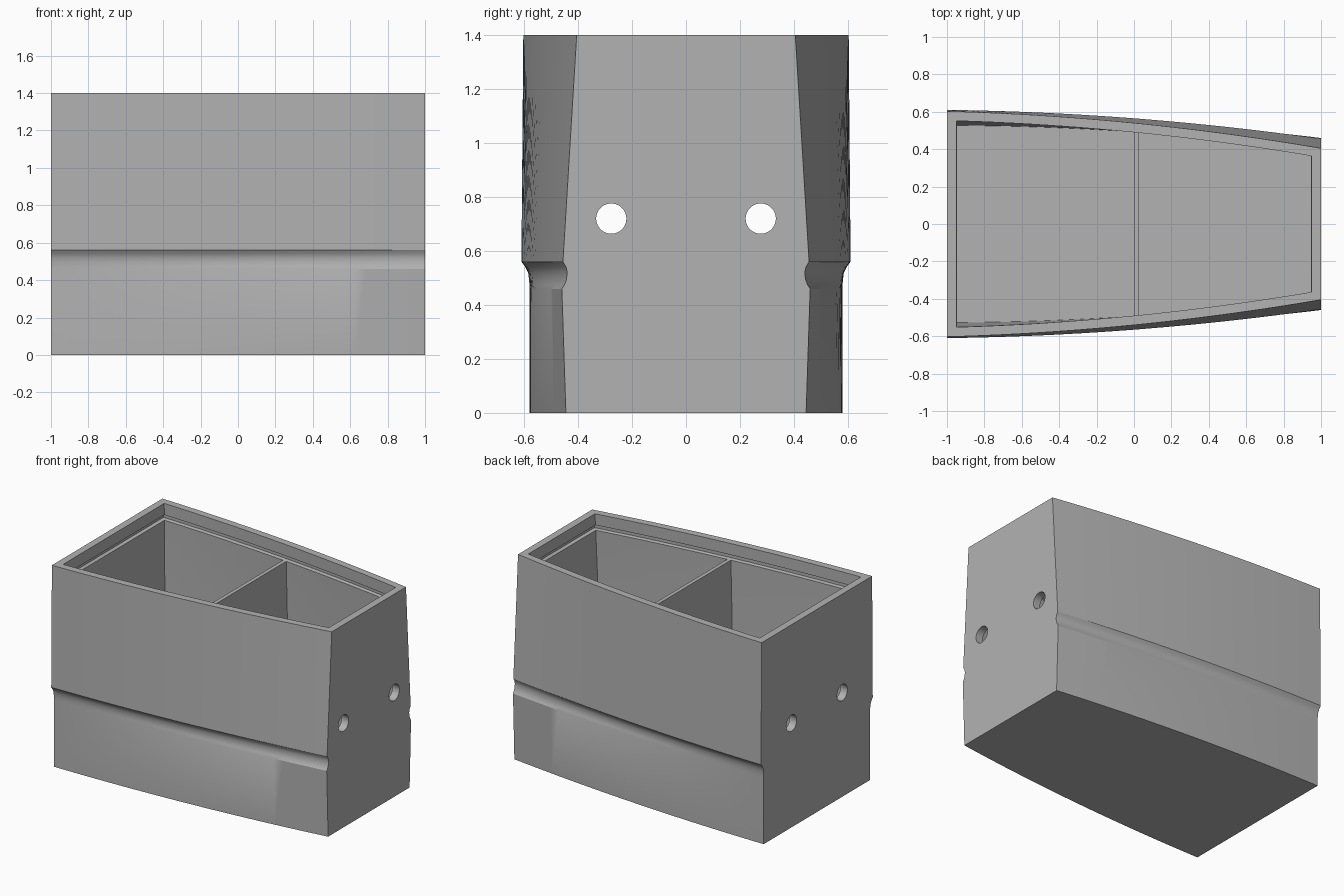
import bpy, bmesh, math

old = bpy.data.objects.get("Cube")
if old:
    bpy.data.objects.remove(old, do_unlink=True)

grey = bpy.data.materials.new("plain grey")
grey.use_nodes = True
colour = (0.45, 0.45, 0.45, 1)
grey.diffuse_color = colour
grey.node_tree.nodes["Principled BSDF"].inputs["Base Color"].default_value = colour

STEPS = 32

# Side profile rows: height, half width at the wide end, at the narrow end, bulge
TOP = (1.4, 0.603, 0.405, 0.036)
GROOVE_TOP = (0.56, 0.61, 0.456, 0.032)
BOTTOM = (0, 0.58, 0.445, 0.033)
GROOVE = [(0.46, 0.58, 0.46, 0.03), (0.475, 0.58, 0.45, 0.03),
          (0.495, 0.582, 0.443, 0.03), (0.52, 0.585, 0.44, 0.03),
          (0.54, 0.595, 0.444, 0.031)]


def half_width(row, x):
    return row[1] + (row[2] - row[1]) * (x + 1) / 2 + row[3] * (1 - x * x)


def wall_row(z):
    """Profile row of the upper wall, blended (or continued) to height z."""
    t = (z - GROOVE_TOP[0]) / (TOP[0] - GROOVE_TOP[0])
    return tuple(a + (b - a) * t for a, b in zip(GROOVE_TOP, TOP))


def loft(name, rows, steps=STEPS, span=None):
    """Stack closed outlines; each row is (profile row, inset)."""
    bm = bmesh.new()
    rings = []
    for row, inset in rows:
        x0, x1 = span or (inset - 1, 1 - inset)
        xs = [x0 + (x1 - x0) * i / steps for i in range(steps + 1)]
        outline = [(x, inset - half_width(row, x)) for x in xs]
        outline += [(x, -y) for x, y in reversed(outline)]
        rings.append([bm.verts.new((x, y, row[0])) for x, y in outline])
    for low, high in zip(rings, rings[1:]):
        for i in range(len(low)):
            j = (i + 1) % len(low)
            bm.faces.new((low[i], low[j], high[j], high[i]))
    bm.faces.new(rings[0][::-1])
    bm.faces.new(rings[-1])
    bmesh.ops.recalc_face_normals(bm, faces=bm.faces)
    mesh = bpy.data.meshes.new(name)
    bm.to_mesh(mesh)
    bm.free()
    mesh.materials.append(grey)
    obj = bpy.data.objects.new(name, mesh)
    bpy.context.collection.objects.link(obj)
    return obj


def cut(obj, cutter):
    mod = obj.modifiers.new("cut", 'BOOLEAN')
    mod.operation = 'DIFFERENCE'
    mod.solver = 'EXACT'
    mod.object = cutter
    bpy.context.view_layer.objects.active = obj
    bpy.ops.object.modifier_apply(modifier=mod.name)


# Outer body with a finger groove along both long sides
body = loft("box_body", [(r, 0) for r in [BOTTOM, *GROOVE, GROOVE_TOP, TOP]])

# Cavity with a narrow undercut slot below the rim
floor = (0.05,) + BOTTOM[1:]
cavity = loft("cavity_cutter", [
    (floor, 0.053), (wall_row(0.62), 0.053), (wall_row(1.285), 0.053),
    (wall_row(1.29), 0.03), (wall_row(1.31), 0.03),
    (wall_row(1.32), 0.05), (wall_row(1.45), 0.05)])
cut(body, cavity)

# Cross divider, ends sunk slightly into the walls
divider = loft("divider", [
    ((0.04,) + BOTTOM[1:], 0.045), (wall_row(0.62), 0.045),
    (wall_row(1.285), 0.045)], steps=1, span=(0, 0.027))

# Two round holes running through both ends and the divider
for side in (-1, 1):
    bpy.ops.mesh.primitive_cylinder_add(
        vertices=40, radius=0.056, depth=2.4,
        location=(0, side * 0.277, 0.72), rotation=(0, math.pi / 2, 0))
    drill = bpy.context.object
    drill.data.materials.append(grey)
    cut(body, drill)
    cut(divider, drill)
    bpy.data.objects.remove(drill, do_unlink=True)
bpy.data.objects.remove(cavity, do_unlink=True)

# Smooth the curved sides, keep the edges sharp
for obj in (body, divider):
    bpy.ops.object.select_all(action='DESELECT')
    obj.select_set(True)
    bpy.context.view_layer.objects.active = obj
    bpy.ops.object.shade_smooth_by_angle(angle=math.radians(30))
